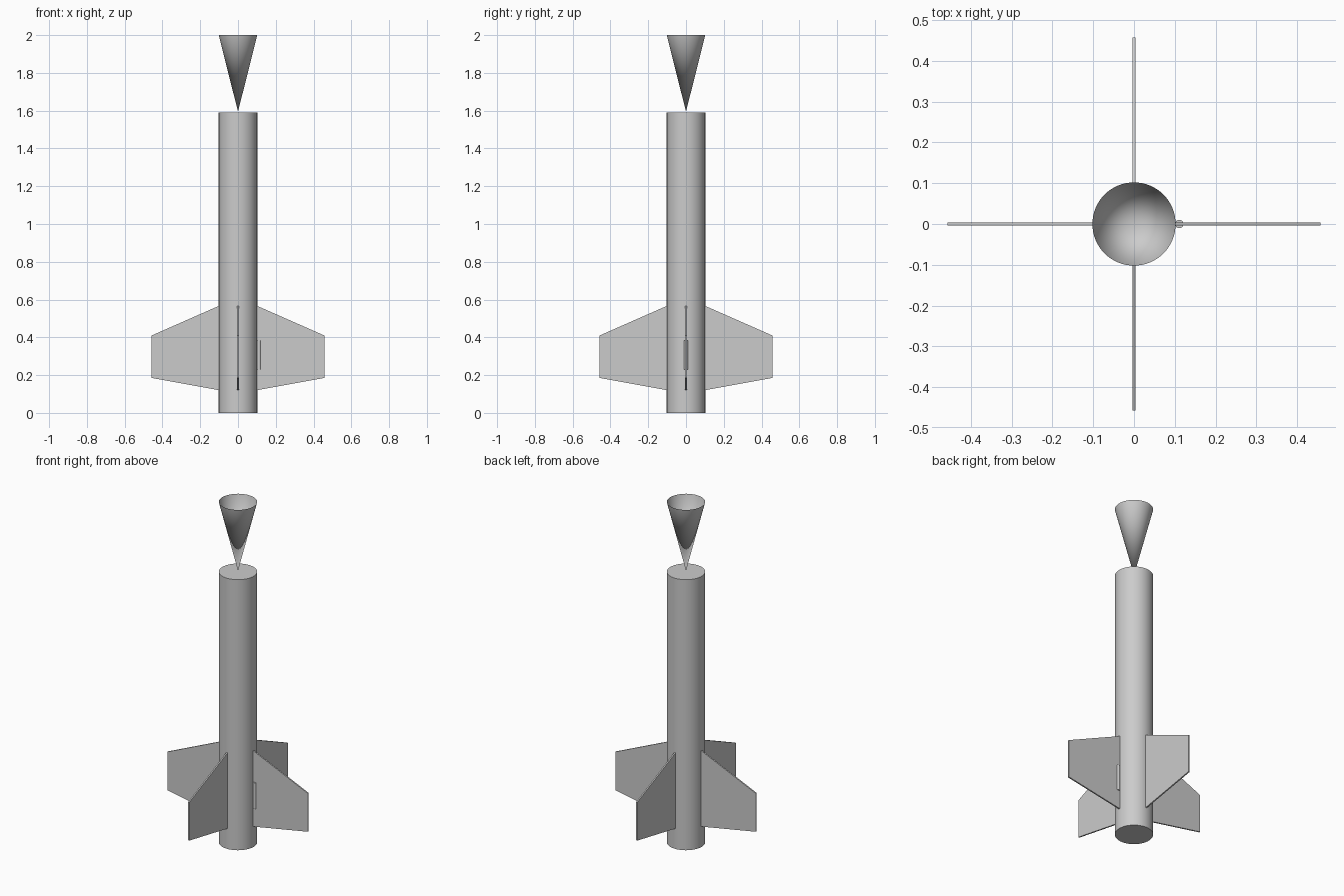
import bpy
import bmesh
import math
from mathutils import Matrix

cube = bpy.data.objects.get("Cube")
if cube:
    bpy.data.objects.remove(cube, do_unlink=True)

BODY_RADIUS = 0.102

grey = bpy.data.materials.new("light_grey")
grey.use_nodes = True
colour = (0.6, 0.6, 0.6, 1)
grey.diffuse_color = colour
grey.node_tree.nodes["Principled BSDF"].inputs["Base Color"].default_value = colour


def add_object(name, bm, smooth=False):
    mesh = bpy.data.meshes.new(name)
    bm.to_mesh(mesh)
    bm.free()
    mesh.materials.append(grey)
    obj = bpy.data.objects.new(name, mesh)
    bpy.context.collection.objects.link(obj)
    if smooth:
        bpy.ops.object.select_all(action="DESELECT")
        obj.select_set(True)
        bpy.context.view_layer.objects.active = obj
        bpy.ops.object.shade_smooth_by_angle(angle=math.radians(30))
    return obj


def add_round(name, bottom_radius, top_radius, low, high, x=0, capped=True, sides=64):
    bm = bmesh.new()
    bmesh.ops.create_cone(
        bm, cap_ends=capped, segments=sides, radius1=bottom_radius,
        radius2=top_radius, depth=high - low,
        matrix=Matrix.Translation((x, 0, (low + high) / 2)))
    bmesh.ops.remove_doubles(bm, verts=bm.verts, dist=1e-5)
    add_object(name, bm, smooth=True)


def add_fin(name, angle, thickness=0.008):
    # Swept trapezoid, root to tip, extruded through its thickness
    outline = [(0.1, 0.12), (0.457, 0.185), (0.457, 0.41), (0.1, 0.567)]
    bm = bmesh.new()
    face = bm.faces.new([bm.verts.new((x, -thickness / 2, z)) for x, z in outline])
    side = bmesh.ops.extrude_face_region(bm, geom=[face])["geom"]
    moved = [v for v in side if isinstance(v, bmesh.types.BMVert)]
    bmesh.ops.translate(bm, verts=moved, vec=(0, thickness, 0))
    bmesh.ops.recalc_face_normals(bm, faces=bm.faces)
    bm.transform(Matrix.Rotation(angle, 4, "Z"))
    add_object(name, bm)


# Body tube, closed at both ends
add_round("body_tube", BODY_RADIUS, BODY_RADIUS, 0, 1.59)

# Open cone balanced on its point above the body
add_round("nose_cone", 0, BODY_RADIUS, 1.595, 2, capped=False)

# Four fins around the base
for i, place in enumerate(("left", "back", "right", "front")):
    add_fin(place + "_fin", i * math.pi / 2)

# Launch lug on the left side
add_round("launch_lug", 0.0102, 0.0102, 0.23, 0.383, x=0.111, sides=24)
